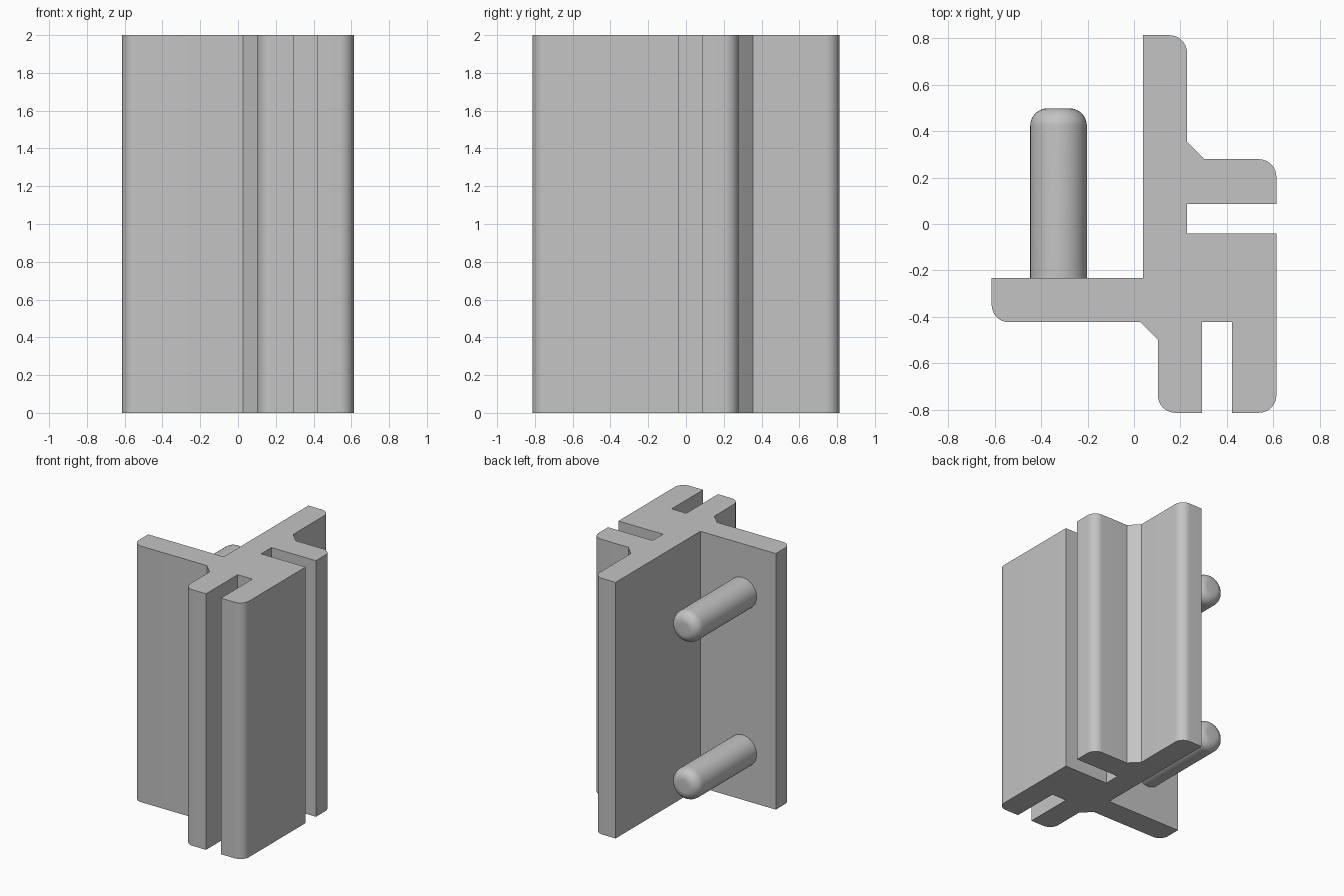
import bpy, bmesh, math
from mathutils import Vector

cube = bpy.data.objects.get("Cube")
if cube:
    bpy.data.objects.remove(cube, do_unlink=True)

GREY = (0.55, 0.55, 0.55, 1)
grey = bpy.data.materials.new("plain grey")
grey.use_nodes = True
grey.diffuse_color = GREY
grey.node_tree.nodes["Principled BSDF"].inputs["Base Color"].default_value = GREY

HEIGHT = 2.0
ROUND = 0.075


def rounded(points, steps=10):
    """Outline with a tangent arc at each corner flagged True."""
    out = []
    for i, (x, y, is_round) in enumerate(points):
        p = Vector((x, y))
        if not is_round:
            out.append(p)
            continue
        a = (Vector(points[i - 1][:2]) - p).normalized() * ROUND
        b = (Vector(points[(i + 1) % len(points)][:2]) - p).normalized() * ROUND
        for k in range(steps + 1):
            t = math.pi / 2 * k / steps
            out.append(p + a * (1 - math.sin(t)) + b * (1 - math.cos(t)))
    return out


def finish(bm, name):
    bmesh.ops.recalc_face_normals(bm, faces=bm.faces)
    mesh = bpy.data.meshes.new(name)
    bm.to_mesh(mesh)
    bm.free()
    mesh.materials.append(grey)
    mesh.shade_smooth()
    mesh.set_sharp_from_angle(angle=math.radians(30))
    obj = bpy.data.objects.new(name, mesh)
    bpy.context.collection.objects.link(obj)
    return obj


# Extruded corner section: two flanges, two slotted legs, chamfered inner corners
section = [
    (0.039, 0.813, False), (0.228, 0.813, True),
    (0.228, 0.355, False), (0.303, 0.279, False),
    (0.613, 0.279, True), (0.613, 0.087, False),
    (0.228, 0.087, False), (0.228, -0.041, False),
    (0.613, -0.041, False), (0.613, -0.813, True),
    (0.421, -0.813, False), (0.421, -0.423, False),
    (0.293, -0.423, False), (0.293, -0.813, False),
    (0.103, -0.813, True), (0.103, -0.498, False),
    (0.027, -0.423, False), (-0.613, -0.423, True),
    (-0.613, -0.233, False), (0.039, -0.233, False),
]
bm = bmesh.new()
base = bm.faces.new([bm.verts.new((p.x, p.y, 0)) for p in rounded(section)])
grown = bmesh.ops.extrude_face_region(bm, geom=[base], use_keep_orig=True)
top = [g for g in grown["geom"] if isinstance(g, bmesh.types.BMVert)]
bmesh.ops.translate(bm, verts=top, vec=(0, 0, HEIGHT))
finish(bm, "corner_profile")

# Two round-ended pins standing on the back of the side flange
PIN_X, PIN_START, PIN_END, PIN_RADIUS = -0.325, -0.25, 0.498, 0.122
for name, z in (("lower_pin", 0.385), ("upper_pin", 1.615)):
    bm = bmesh.new()
    path = [Vector((0, PIN_START, 0)), Vector((PIN_RADIUS, PIN_START, 0))]
    for k in range(11):
        t = math.pi / 2 * k / 10
        path.append(Vector((PIN_RADIUS - ROUND * (1 - math.cos(t)),
                            PIN_END - ROUND * (1 - math.sin(t)), 0)))
    path.append(Vector((0, PIN_END, 0)))
    verts = [bm.verts.new(p) for p in path]
    edges = [bm.edges.new(pair) for pair in zip(verts, verts[1:])]
    bmesh.ops.spin(bm, geom=verts + edges, cent=(0, 0, 0), axis=(0, 1, 0),
                   angle=math.tau, steps=48)
    bmesh.ops.remove_doubles(bm, verts=bm.verts, dist=0.0001)
    pin = finish(bm, name)
    pin.location = (PIN_X, 0, z)
